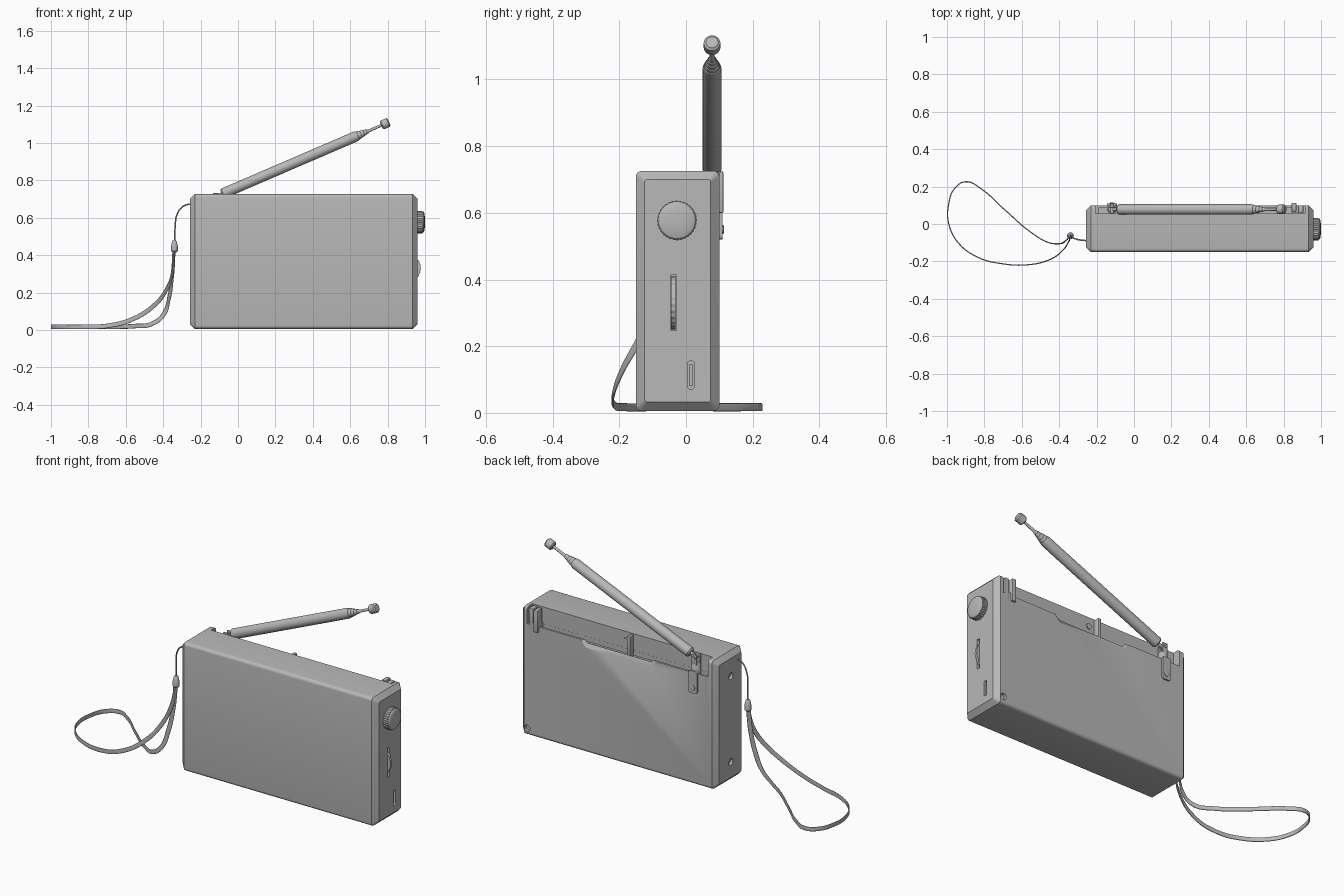
import bpy
import bmesh
import math
from mathutils import Vector

old = bpy.data.objects.get("Cube")
if old:
    bpy.data.objects.remove(old, do_unlink=True)

GREY = (0.48, 0.48, 0.48, 1)
grey = bpy.data.materials.new("plain grey")
grey.use_nodes = True
grey.diffuse_color = GREY
grey.node_tree.nodes["Principled BSDF"].inputs["Base Color"].default_value = GREY


def activate(obj):
    bpy.ops.object.select_all(action='DESELECT')
    obj.select_set(True)
    bpy.context.view_layer.objects.active = obj


def smooth(obj):
    activate(obj)
    bpy.ops.object.shade_smooth_by_angle(angle=math.radians(32))


def finish(name, bm):
    bmesh.ops.recalc_face_normals(bm, faces=bm.faces)
    mesh = bpy.data.meshes.new(name)
    bm.to_mesh(mesh)
    bm.free()
    mesh.materials.append(grey)
    obj = bpy.data.objects.new(name, mesh)
    bpy.context.collection.objects.link(obj)
    smooth(obj)
    return obj


def loft(name, rings):
    """Skin equal-length rings and cap both ends."""
    bm = bmesh.new()
    loops = [[bm.verts.new(p) for p in ring] for ring in rings]
    for a, b in zip(loops, loops[1:]):
        for i in range(len(a)):
            j = (i + 1) % len(a)
            bm.faces.new((a[i], a[j], b[j], b[i]))
    bm.faces.new(loops[0][::-1])
    bm.faces.new(loops[-1])
    return finish(name, bm)


def lathe(name, profile, origin, axis, sides=24, ripple=0):
    """Turn (radius, distance) pairs about an axis; ripple cuts a knurl."""
    turn = Vector(axis).to_track_quat('Z', 'Y')
    rings = []
    for r, d in profile:
        ring = []
        for i in range(sides):
            a = math.tau * i / sides
            rr = max(r, 0.0005) * (1 - ripple * (i % 4 > 1))
            p = Vector((rr * math.cos(a), rr * math.sin(a), d))
            ring.append(Vector(origin) + turn @ p)
        rings.append(ring)
    return loft(name, rings)


def box(name, x, y, z, bevel=0.0):
    bm = bmesh.new()
    bmesh.ops.create_cube(bm, size=1)
    for v in bm.verts:
        v.co = [lo + (hi - lo) * (c + 0.5) for c, (lo, hi) in zip(v.co, (x, y, z))]
    if bevel:
        bmesh.ops.bevel(bm, geom=bm.edges[:], offset=bevel, segments=2,
                        affect='EDGES', profile=0.5)
    return finish(name, bm)


def rounded_ring(y, z, radius, inset, point):
    """Rounded rectangle; point maps each (y, z) to a 3D position."""
    ring = []
    corners = ((y[1], z[1], -1, -1), (y[0], z[1], 1, -1), (y[0], z[0], 1, 1), (y[1], z[0], -1, 1))
    for k, (cy, cz, sy, sz) in enumerate(corners):
        for i in range(6):
            a = math.pi / 2 * (k + i / 5)
            ring.append(point(cy + sy * (radius + inset) + radius * math.cos(a),
                              cz + sz * (radius + inset) + radius * math.sin(a)))
    return ring


def cut(target, cutter):
    cutter.hide_render = True
    mod = target.modifiers.new("cut", 'BOOLEAN')
    mod.operation = 'DIFFERENCE'
    mod.solver = 'EXACT'
    mod.object = cutter
    activate(target)
    bpy.ops.object.modifier_apply(modifier=mod.name)
    bpy.data.objects.remove(cutter, do_unlink=True)


def path(name, points, thickness, width=0.0):
    """Smooth cord or flat band through points."""
    data = bpy.data.curves.new(name, 'CURVE')
    data.dimensions = '3D'
    data.twist_mode = 'Z_UP'
    data.resolution_u = 10
    data.extrude = width
    data.bevel_depth = thickness
    data.bevel_resolution = 2
    data.use_fill_caps = True
    spline = data.splines.new('BEZIER')
    spline.bezier_points.add(len(points) - 1)
    for bp, p in zip(spline.bezier_points, points):
        bp.co = p
        bp.handle_left_type = bp.handle_right_type = 'AUTO'
    data.materials.append(grey)
    obj = bpy.data.objects.new(name, data)
    bpy.context.collection.objects.link(obj)
    activate(obj)
    bpy.ops.object.convert(target='MESH')
    smooth(bpy.context.view_layer.objects.active)


# Case: rounded long edges, chamfered ends
X0, X1, CH = -0.257, 0.96, 0.026
body = loft("case", [
    rounded_ring((-0.15, 0.1), (0.006, 0.726), 0.018 if not s else 0.008, s,
                 lambda y, z, x=x: Vector((x, y, z)))
    for x, s in ((X0, CH), (X0 + CH, 0), (X1 - CH, 0), (X1, CH))])

# Aerial trough with a low rear lip, and the finger notch
cut(body, box("trough", (-0.205, 0.915), (0.055, 0.2), (0.632, 0.8)))
cut(body, box("trough_floor", (-0.19, 0.9), (0.0555, 0.088), (0.605, 0.7)))
bm = bmesh.new()
for p in ((0.62, 0.11, 0.65), (0.08, 0.11, 0.65), (0.15, 0.11, 0.575),
          (0.55, 0.11, 0.575), (0.55, 0.07, 0.65), (0.15, 0.07, 0.65)):
    bm.verts.new(p)
bmesh.ops.convex_hull(bm, input=bm.verts[:])
cut(body, finish("notch", bm))

# Screws in the back and the left end
for name, pos, axis in (("back_screw", (0.915, 0.1, 0.045), (0, -1, 0)),
                        ("end_screw_upper", (X0, -0.03, 0.6), (1, 0, 0)),
                        ("end_screw_lower", (X0, -0.03, 0.12), (1, 0, 0))):
    cut(body, lathe("hole", ((0.018, -0.01), (0.018, 0.02)), pos, axis))
    lathe(name, ((0.014, 0.012), (0.014, 0.03)), pos, axis)

# Thumbwheel in its slot
cut(body, box("wheel_slot", (0.8, 1.1), (-0.047, -0.029), (0.247, 0.413)))
lathe("thumbwheel", ((0.08, -0.007), (0.08, 0.007)), (0.898, -0.038, 0.33), (0, 1, 0), 96, 0.03)
# Charging port: recess with a thin tongue
cut(body, loft("port_cut", [rounded_ring((0.005, 0.025), (0.07, 0.156), 0.0095, 0,
               lambda y, z, x=x: Vector((x, y, z))) for x in (0.93, 1.0)]))
box("port_tongue", (0.92, 0.95), (0.01, 0.02), (0.08, 0.146))
smooth(body)

# Tuning knob
KNOB = (X1, -0.027, 0.577)
lathe("knob_grip", ((0.06, -0.005), (0.06, 0.026)), KNOB, (1, 0, 0), 128, 0.035)
lathe("knob_cap", ((0.057, 0.02), (0.057, 0.029), (0.053, 0.034), (0.044, 0.037),
                   (0.025, 0.0393), (0, 0.04)), KNOB, (1, 0, 0), 48)

# Aerial clips, middle post and its screw
box("clip_inner", (0.843, 0.868), (0.068, 0.112), (0.6, 0.724), 0.003)
box("clip_outer", (0.878, 0.905), (0.058, 0.1), (0.6, 0.722), 0.003)
box("clip_base", (0.843, 0.905), (0.062, 0.1), (0.6, 0.645))
box("middle_post", (0.285, 0.303), (0.054, 0.09), (0.6, 0.72), 0.003)
lathe("trough_screw", ((0.016, 0), (0.016, 0.006)), (0.335, 0.054, 0.675), (0, 1, 0))

# Aerial mount: back plate, screw, post, fork and pin
PX, PY, PZ = -0.118, 0.078, 0.713
loft("mount_plate", [rounded_ring((PX - 0.026, PX + 0.026), (0.52, 0.645), 0.012, 0,
     lambda x, z, y=y: Vector((x, y, z))) for y in (0.095, 0.109)])
lathe("mount_screw", ((0.014, 0), (0.014, 0.004), (0.008, 0.006)), (PX, 0.108, 0.55), (0, 1, 0))
lathe("mount_post", ((0.024, 0.6), (0.024, 0.675), (0.018, 0.685)), (PX, PY, 0), (0, 0, 1))
for side, y in (("front", PY - 0.016), ("back", PY + 0.016)):
    box("fork_" + side, (PX - 0.016, PX + 0.016), (y - 0.005, y + 0.005), (0.67, 0.732), 0.004)
lathe("pivot_pin", ((0.01, -0.026), (0.01, 0.026)), (PX, PY, PZ), (0, 1, 0), 16)

# Telescopic aerial: lug, tube, nested sections, rod and tip
AIM = (0.92, 0, 0.396)
lathe("aerial_lug", ((0.009, -0.008), (0.009, 0.05)), (PX, PY, PZ), AIM, 16)
steps = [(0.02, 0.034), (0.028, 0.042), (0.028, 0.81)]
for i in range(4):
    r, d = 0.025 - 0.004 * i, 0.825 + 0.017 * i
    steps += [(r, d), (r - 0.002, d + 0.002), (r - 0.002, d + 0.008)]
steps += [(0.008, 0.89), (0.007, 0.97)]
lathe("aerial_tube", steps, (PX, PY, PZ), AIM, 32)
lathe("aerial_tip", ((0.018, 0.963), (0.025, 0.969), (0.025, 1.002), (0.018, 1.008)),
      (PX, PY, PZ), AIM, 32)

# Wrist strap: cord, bead and flat band loop
path("strap_cord", [(-0.24, -0.09, 0.675), (-0.29, -0.085, 0.663), (-0.325, -0.075, 0.62),
                    (-0.336, -0.067, 0.55), (-0.34, -0.063, 0.47)], 0.004)
lathe("strap_bead", ((0.011, 0.415), (0.018, 0.423), (0.018, 0.447), (0.012, 0.474), (0.007, 0.48)),
      (-0.34, -0.063, 0), (0, 0, 1))
G = 0.017
path("strap_band", [
    (-0.338, -0.063, 0.43), (-0.35, -0.095, 0.31), (-0.38, -0.14, 0.22), (-0.45, -0.19, 0.13),
    (-0.57, -0.218, 0.055), (-0.7, -0.213, 0.022), (-0.83, -0.18, G), (-0.94, -0.1, G),
    (-0.99, 0, G), (-0.992, 0.1, G), (-0.955, 0.195, G), (-0.895, 0.226, G), (-0.82, 0.19, G),
    (-0.69, 0.075, G), (-0.55, -0.045, 0.021), (-0.46, -0.098, 0.033), (-0.4, -0.105, 0.08),
    (-0.367, -0.09, 0.18), (-0.35, -0.073, 0.3), (-0.342, -0.063, 0.43)], 0.003, 0.009)
